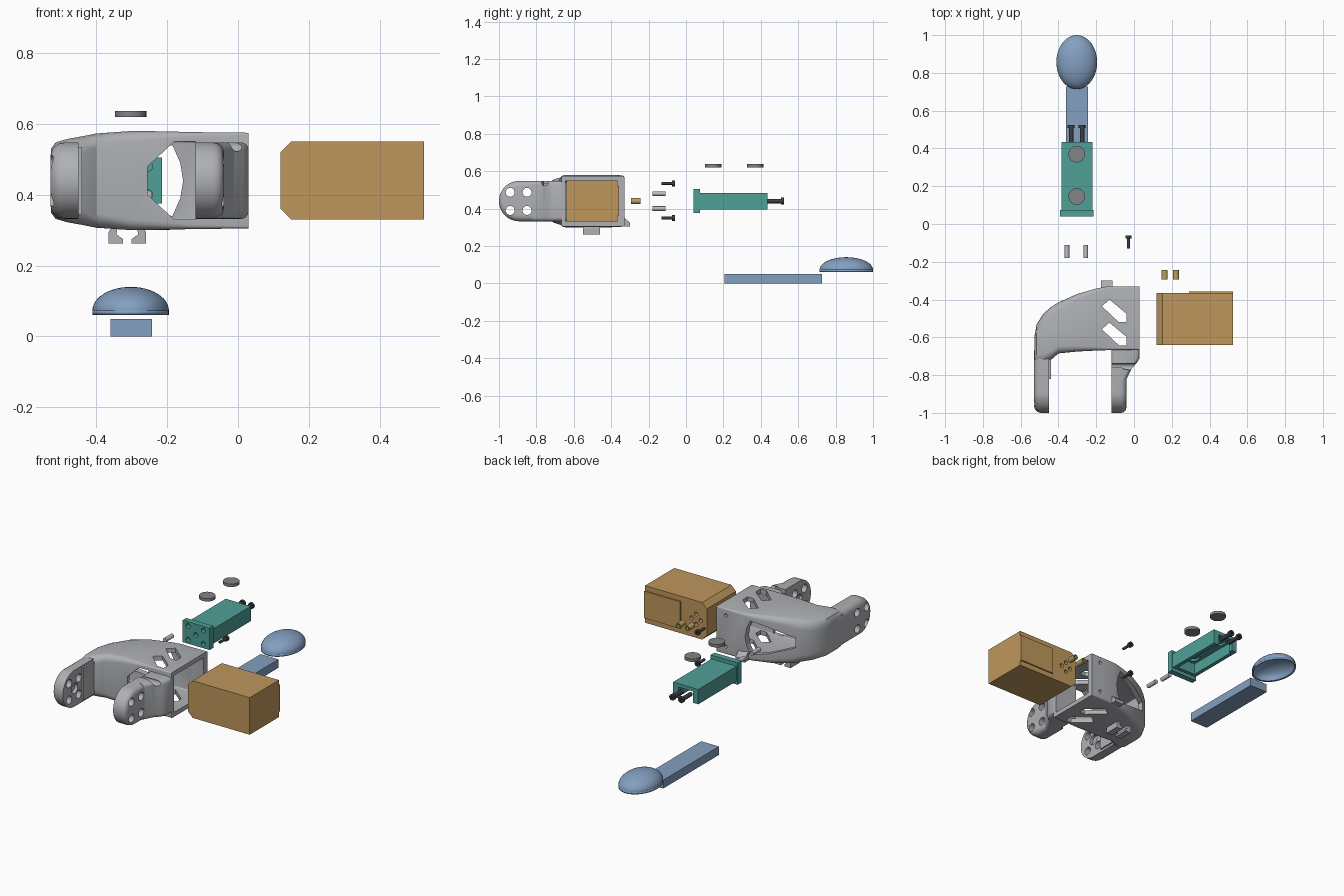
import bpy, bmesh, math
from mathutils import Vector, Matrix

if "Cube" in bpy.data.objects:
    bpy.data.objects.remove(bpy.data.objects["Cube"])


def material(name, rgb):
    m = bpy.data.materials.new(name)
    m.use_nodes = True
    m.diffuse_color = (*rgb, 1)
    m.node_tree.nodes["Principled BSDF"].inputs["Base Color"].default_value = (*rgb, 1)
    return m


GREY = material("light grey", (0.43, 0.44, 0.46))
BROWN = material("tan brown", (0.52, 0.31, 0.11))
TEAL = material("teal", (0.08, 0.35, 0.31))
BLUE = material("soft blue", (0.23, 0.35, 0.53))
DARK = material("dark steel", (0.05, 0.05, 0.055))
DISC = material("mid grey", (0.23, 0.23, 0.24))
PIN = material("pale grey", (0.50, 0.51, 0.53))
BRASS = material("brass", (0.46, 0.36, 0.12))
parts = []
MID = 0.44  # height of the shared centre line


def place(u, v, w, axis):
    return Vector({"x": (w, u, v), "y": (u, w, v), "z": (u, v, w)}[axis])


def finish(name, bm, mat=None):
    bmesh.ops.recalc_face_normals(bm, faces=bm.faces)
    me = bpy.data.meshes.new(name)
    bm.to_mesh(me)
    bm.free()
    ob = bpy.data.objects.new(name, me)
    bpy.context.scene.collection.objects.link(ob)
    if mat:
        me.materials.append(mat)
        parts.append(ob)
    return ob


def loft(name, rings, mat=None, bevel_cap=None, bevel=0.0):
    """Skin equal-length rings and cap both ends; optionally round one cap."""
    bm = bmesh.new()
    rows = [[bm.verts.new(p) for p in ring] for ring in rings]
    n = len(rows[0])
    for a, b in zip(rows, rows[1:]):
        for i in range(n):
            bm.faces.new((a[i], a[(i + 1) % n], b[(i + 1) % n], b[i]))
    caps = [bm.faces.new(rows[0]), bm.faces.new(rows[-1])]
    if bevel:
        bmesh.ops.recalc_face_normals(bm, faces=bm.faces)
        bmesh.ops.bevel(bm, geom=list(caps[bevel_cap].edges), offset=bevel, segments=4,
                        profile=0.5, affect="EDGES")
    return finish(name, bm, mat)


def prism(name, pts, axis, lo, hi, mat=None, **kw):
    return loft(name, [[place(u, v, w, axis) for u, v in pts] for w in (lo, hi)], mat, **kw)


def box(name, x, y, z, mat=None):
    return prism(name, [(x[0], y[0]), (x[1], y[0]), (x[1], y[1]), (x[0], y[1])], "z", *z, mat)


def cyl(name, u, v, r, axis, lo, hi, mat=None, n=20):
    pts = [(u + r * math.cos(math.tau * i / n), v + r * math.sin(math.tau * i / n)) for i in range(n)]
    return prism(name, pts, axis, lo, hi, mat)


def rounded(u0, u1, h, r, n=4):
    """Rounded rectangle, symmetric about the centre line."""
    pts = []
    corners = [(u1 - r, h - r), (u0 + r, h - r), (u0 + r, r - h), (u1 - r, r - h)]
    for k, (cu, cv) in enumerate(corners):
        for i in range(n + 1):
            a = math.pi / 2 * (k + i / n)
            pts.append((cu + r * math.cos(a), MID + cv + r * math.sin(a)))
    return pts


def cut(ob, *cutters):
    for c in cutters:
        c.hide_render = True
        m = ob.modifiers.new("cut", "BOOLEAN")
        m.operation, m.solver, m.object = "DIFFERENCE", "EXACT", c
        dg = bpy.context.evaluated_depsgraph_get()
        me = bpy.data.meshes.new_from_object(ob.evaluated_get(dg))
        ob.modifiers.clear()
        ob.data = me
        bpy.data.objects.remove(c)


# Bracket shell: x, front y, back y, half height, corner radius
sections = [(-.528, -.74, -.60, .09, .04), (-.515, -.74, -.53, .108, .05),
            (-.48, -.74, -.475, .118, .05), (-.44, -.72, -.44, .125, .05),
            (-.40, -.685, -.415, .133, .04), (-.30, -.675, -.37, .14, .03),
            (-.20, -.67, -.342, .139, .02), (-.14, -.668, -.33, .137, .012),
            (.03, -.665, -.33, .135, .006)]
shell = loft("bracket_shell", [[place(u, v, s[0], "x") for u, v in rounded(*s[1:])]
                               for s in sections], GREY)
inner = sections[3:-1] + [(.05,) + sections[-1][1:]]
cavity = loft("cavity", [[place(u, v, x, "x") for u, v in rounded(f + .02, b - .035, h - .026, .006)]
                         for x, f, b, h, r in inner])
front_window = prism("front_window", [(-.255, .40), (-.255, .48), (-.18, .55), (-.12, .55),
                                      (-.12, .33), (-.18, .33)], "y", -.8, -.6)
back_window = prism("back_window", [(-.185, .54), (-.163, .49), (-.155, .44), (-.163, .39),
                                    (-.185, .34), (-.28, .36), (-.42, .41), (-.42, .47),
                                    (-.28, .52)], "y", -.6, -.25)
cutters = [cavity, front_window, back_window]
slot = [(-.17, -.435), (-.13, -.40), (-.04, -.475), (-.04, -.52), (-.08, -.52)]
for dy in (0, -.122):
    cutters.append(prism("slot", [(x, y + dy) for x, y in slot], "z", .2, .7))
for z in (.35, .535):
    cutters.append(cyl("screw_hole", -.03, z, .01, "y", -.4, -.3))
cut(shell, *cutters)

# Fork arms with round ends
R = .108
arm = [(-.64, MID - R), (-.64, MID + R)]
arm += [(-1 + R - R * math.sin(math.pi * i / 20), MID + R * math.cos(math.pi * i / 20))
        for i in range(21)]


def arm_cutters(inner_lo, inner_hi):
    out = [cyl("hole", y, z, .024, "x", -.7, .2) for y in (-.94, -.85) for z in (.39, .487)]
    return out + [cyl("pivot_recess", -.89, MID, .03, "x", inner_lo, inner_hi)]


right_arm = prism("right_arm", arm, "x", -.53, -.45, GREY, bevel_cap=0, bevel=.04)
cut(right_arm, *arm_cutters(-.47, -.40))
left_arm = prism("left_arm", [(min(y, -.76), z) for y, z in arm], "x", -.12, -.04, GREY,
                 bevel_cap=1, bevel=.03)
cut(left_arm, *arm_cutters(-.2, -.10))
box("right_arm_pad", (-.46, -.44), (-.82, -.70), (.345, .535), GREY)

# Curved flare joining the left arm to the shell
flare = [(-.655, .03), (-.71, .03), (-.735, .015), (-.765, -.012), (-.80, -.03), (-.825, -.042)]
left_flare = loft("left_arm_flare", [[place(u, v, y, "y") for u, v in rounded(-.12, x, R, .022)]
                                     for y, x in flare], GREY)
cut(left_flare, cyl("groove", -.755, .54, .018, "x", -.2, .1))

# Cable clip below and small tab behind
hook = [(-.34, .31), (-.355, .31), (-.365, .295), (-.365, .262), (-.325, .262),
        (-.325, .275), (-.343, .288)]
for side, pts in (("right", hook), ("left", [(-.625 - x, z) for x, z in hook])):
    prism(side + "_clip_hook", pts, "y", -.55, -.46, GREY)
prism("back_tab", [(-.335, .305), (-.30, .305), (-.30, .325), (-.335, .355)], "x", -.175, -.115, GREY)

# Motor block with chamfered end, cover plate and horn holes
motor = prism("motor", [(.12, .36), (.15, .33), (.525, .33), (.525, .55), (.15, .55), (.12, .52)],
              "y", -.64, -.366, BROWN)
spots = [(.16, MID), (.22, MID), (.19, MID - .03), (.19, MID + .03)]
cut(motor, *[cyl("horn_hole", x, z, .012, "y", -.39, -.3) for x, z in spots])
box("motor_cover", (.29, .525), (-.37, -.358), (.36, .52), BROWN)

# Teal tray: channel open below and at the back, with a drilled flange
tray = box("tray_body", (-.385, -.22), (.07, .435), (.395, .483), TEAL)
cut(tray, box("tray_hollow", (-.362, -.243), (.095, .41), (.3, .462)),
    box("tray_end_slot", (-.35, -.255), (.40, .5), (.3, .462)),
    *[cyl("disc_pocket", -.303, y, .045, "z", .45, .474) for y in (.145, .37)])
flange = box("tray_flange", (-.392, -.214), (.04, .075), (.375, .505), TEAL)
cut(flange, *[cyl("flange_hole", x, z, .014, "y", 0, .065) for x in (-.355, -.255) for z in (.40, .48)],
    cyl("flange_centre", -.305, MID, .014, "y", 0, .065))

# Round magnets
for name, y in (("front_magnet", .145), ("back_magnet", .37)):
    cyl(name, -.303, y, .044, "z", .62, .637, DISC, 32)


# Screws, pins and threaded inserts
def screw(name, x, z, tip, head, shaft_r, head_r):
    cyl(name + "_shaft", x, z, shaft_r, "y", tip, head - .01, DARK, 16)
    cap = cyl(name + "_head", x, z, head_r, "y", head - .016, head, DARK, 16)
    cut(cap, cyl("socket", x, z, head_r * .45, "y", head - .008, head + .01, n=6))


for side, x in (("right", -.333), ("left", -.275)):
    screw(side + "_tray_screw", x, MID, .43, .525, .012, .018)
for level, z in (("lower", .35), ("upper", .535)):
    screw(level + "_bracket_screw", -.03, z, -.13, -.06, .008, .016)
for side, x, z in (("right", -.355, .48), ("left", -.255, .40)):
    cyl(side + "_pin", x, z, .0125, "y", -.18, -.11, PIN)
for side, x in (("right", .162), ("left", .222)):
    insert = cyl(side + "_insert", x, MID, .016, "y", -.293, -.243, BRASS)
    cut(insert, cyl("bore", x, MID, .009, "y", -.4, -.1))

# Blue bar and hollow oval cap
box("bar", (-.36, -.243), (.205, .727), (0, .05), BLUE)
bm = bmesh.new()
bmesh.ops.create_uvsphere(bm, u_segments=48, v_segments=24, radius=1)
bmesh.ops.bisect_plane(bm, geom=bm.verts[:] + bm.edges[:] + bm.faces[:], plane_co=(0, 0, 0),
                       plane_no=(0, 0, 1), clear_inner=True)
bm.transform(Matrix.Translation((-.303, .857, .073)) @ Matrix.Diagonal((.108, .143, .067, 1)))
cap = finish("oval_cap", bm, BLUE)
rim = cap.modifiers.new("wall", "SOLIDIFY")
rim.thickness, rim.offset = .012, -1

# Smooth curved surfaces, keep edges crisp
bpy.ops.object.select_all(action="DESELECT")
for ob in parts:
    ob.select_set(True)
bpy.context.view_layer.objects.active = parts[0]
bpy.ops.object.shade_smooth_by_angle(angle=math.radians(32))
